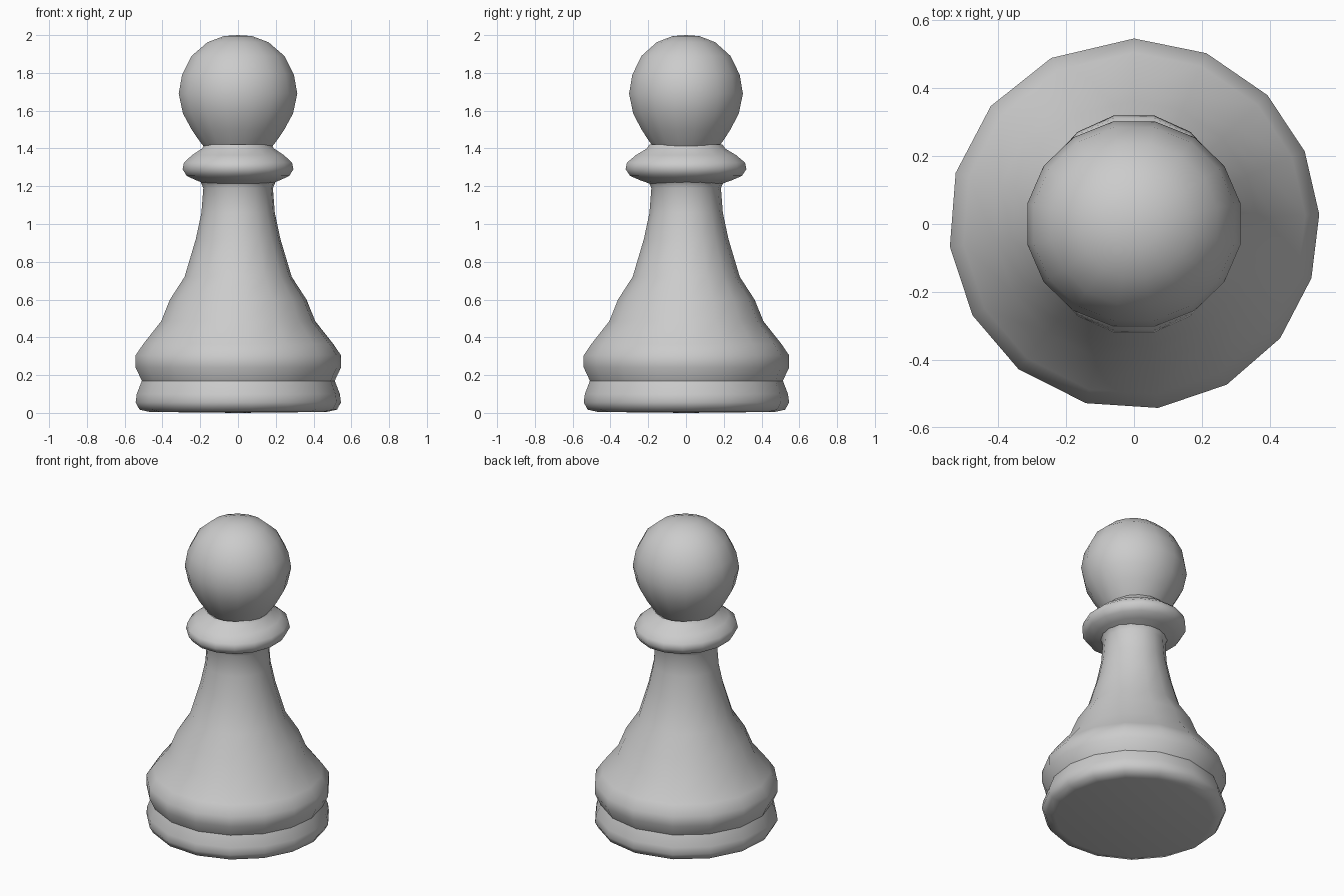
import bpy, bmesh
from math import cos, sin, radians

if "Cube" in bpy.data.objects:
    bpy.data.objects.remove(bpy.data.objects["Cube"])


def lathe(name, profile, angles, sx=1.0, sy=1.0, smooth_angle=60):
    """Revolve (radius, z) points through the given side angles."""
    bm = bmesh.new()
    rings = []
    for r, z in profile:
        if r == 0:
            rings.append([bm.verts.new((0, 0, z))] * len(angles))
        else:
            rings.append([bm.verts.new((r * sx * cos(radians(a)), r * sy * sin(radians(a)), z))
                          for a in angles])
    n = len(angles)
    for low, high in zip(rings, rings[1:]):
        for i in range(n):
            j = (i + 1) % n
            quad = list(dict.fromkeys((low[i], low[j], high[j], high[i])))
            bm.faces.new(quad)
    bmesh.ops.recalc_face_normals(bm, faces=bm.faces)
    mesh = bpy.data.meshes.new(name)
    bm.to_mesh(mesh)
    bm.free()
    obj = bpy.data.objects.new(name, mesh)
    bpy.context.collection.objects.link(obj)
    bpy.ops.object.select_all(action='DESELECT')
    obj.select_set(True)
    bpy.context.view_layer.objects.active = obj
    bpy.ops.object.shade_smooth_by_angle(angle=radians(smooth_angle))
    return obj


# Sixteen slightly uneven sides for the wide parts, even ones for the top
foot_angles = [3, 23, 44, 67, 90, 116.5, 140.5, 164, 187, 209.5, 231.5, 255, 277.5, 300, 322, 343]
top_angles = [i * 22.5 + 11.25 for i in range(16)]

# Foot disc
lathe("foot", [(0, 0), (0.47, 0.005), (0.525, 0.017), (0.546, 0.055),
               (0.54, 0.10), (0.513, 0.17)], foot_angles)

# Flared body rising to a slim stem
lathe("body", [(0.513, 0.17), (0.546, 0.24), (0.546, 0.305), (0.505, 0.365),
               (0.41, 0.485), (0.363, 0.60), (0.285, 0.72), (0.225, 0.92),
               (0.195, 1.06), (0.185, 1.19), (0.20, 1.225), (0.215, 1.24)], foot_angles)

# Collar, slightly deeper than wide
lathe("collar", [(0.185, 1.215), (0.23, 1.232), (0.28, 1.255), (0.302, 1.29),
                 (0.295, 1.325), (0.25, 1.365), (0.195, 1.40), (0.183, 1.42)],
      top_angles, sx=0.99, sy=1.08)

# Ball head
lathe("head", [(0.18, 1.405), (0.205, 1.435), (0.25, 1.50), (0.297, 1.585),
               (0.32, 1.69), (0.302, 1.79), (0.25, 1.89), (0.165, 1.962),
               (0.075, 1.995), (0, 2.0)], top_angles, sx=1.0, sy=0.96)
